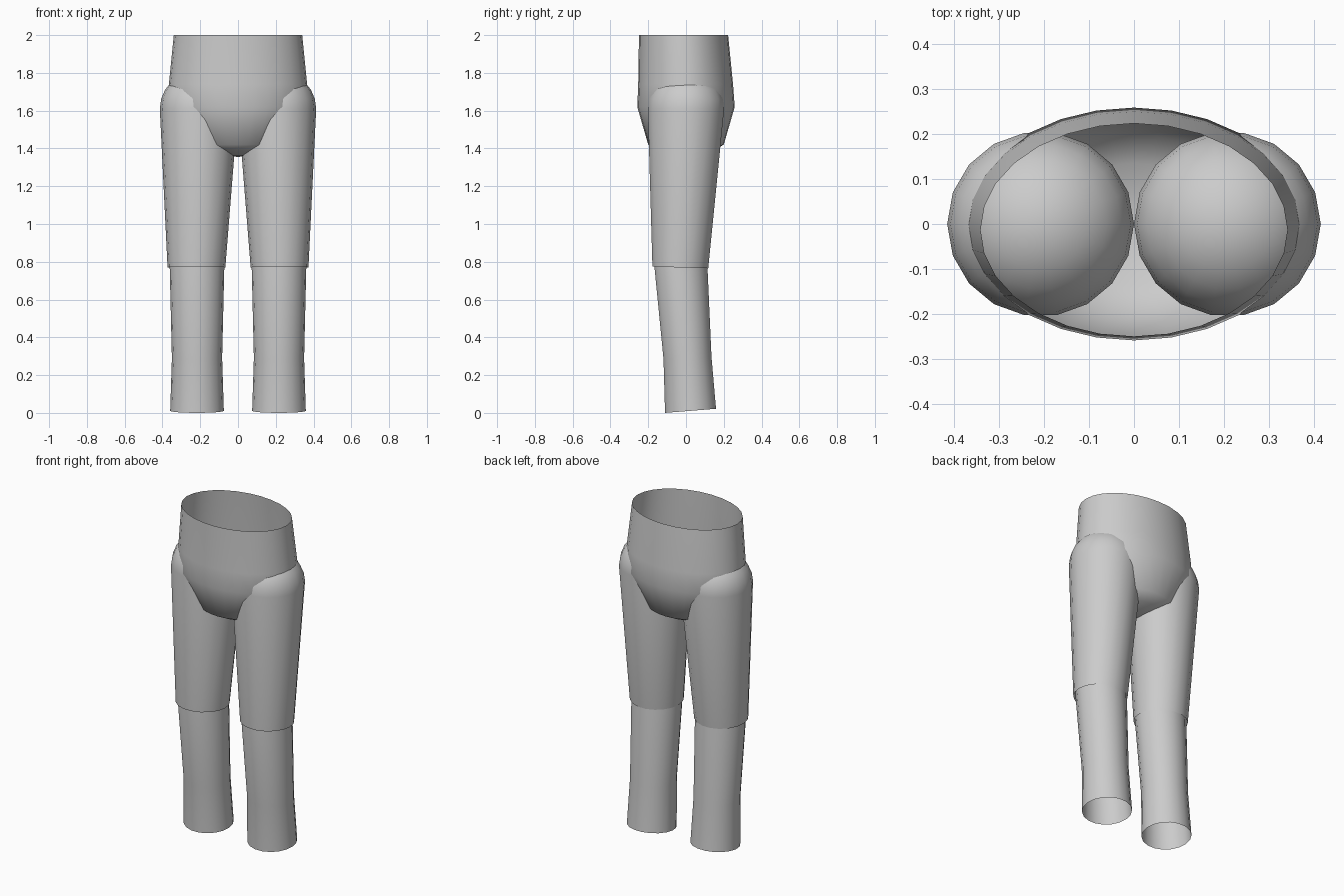
import bpy, bmesh, math

if "Cube" in bpy.data.objects:
    bpy.data.objects.remove(bpy.data.objects["Cube"])

grey = bpy.data.materials.new("plain grey")
grey.diffuse_color = (0.6, 0.6, 0.6, 1)
grey.use_nodes = True
grey.node_tree.nodes["Principled BSDF"].inputs["Base Color"].default_value = grey.diffuse_color


def tube(name, rings, sides, pole=None):
    """Loft open elliptical rings (cx, cy, z, rx, ry, tilt); an optional pole closes the last ring."""
    bm = bmesh.new()
    loops = []
    for cx, cy, z, rx, ry, tilt in rings:
        loop = []
        for i in range(sides):
            a = 2 * math.pi * i / sides
            dy = ry * math.sin(a)
            loop.append(bm.verts.new((cx + rx * math.cos(a), cy + dy, z + tilt * dy)))
        loops.append(loop)
    for low, high in zip(loops, loops[1:]):
        for i in range(sides):
            j = (i + 1) % sides
            bm.faces.new((low[i], low[j], high[j], high[i]))
    if pole:
        tip = bm.verts.new(pole)
        for i in range(sides):
            bm.faces.new((loops[-1][i], loops[-1][(i + 1) % sides], tip))
    # Rings listed from the top down need flipping to face outward
    if rings[0][2] > rings[-1][2]:
        bmesh.ops.reverse_faces(bm, faces=bm.faces[:])
    mesh = bpy.data.meshes.new(name)
    bm.to_mesh(mesh)
    bm.free()
    mesh.materials.append(grey)
    mesh.shade_smooth()
    obj = bpy.data.objects.new(name, mesh)
    bpy.context.collection.objects.link(obj)
    return obj


def dome(cx, cy, z, rx, ry, height, steps=6):
    """Rings of a half ellipsoid rising from z, and its pole."""
    rings = []
    for k in range(1, steps):
        t = math.pi / 2 * k / steps
        rings.append((cx, cy, z + height * math.sin(t), rx * math.cos(t), ry * math.cos(t), 0))
    return rings, (cx, cy, z + height)


# Pelvis: open waist, rounded closed crotch
tube("pelvis", [
    (0, -0.013, 2.00, 0.340, 0.236, 0),
    (0, -0.002, 1.74, 0.366, 0.251, 0),
    (0, 0.000, 1.62, 0.373, 0.258, 0),
    (0, 0.000, 1.42, 0.230, 0.200, 0),
    (0, 0.000, 1.385, 0.155, 0.135, 0),
    (0, 0.000, 1.363, 0.075, 0.065, 0),
], 28, (0, 0, 1.355))

for side, s in (("right", 1), ("left", -1)):
    # Thigh: open hem at the knee, domed hip
    cap, tip = dome(s * 0.207, 0, 1.61, 0.207, 0.205, 0.20)
    tube(side + "_thigh", [
        (s * 0.220, -0.030, 0.77, 0.153, 0.150, -0.03),
        (s * 0.207, 0.000, 1.61, 0.207, 0.205, 0),
    ] + cap, 18, tip)

    # Lower leg: open tilted ankle, domed knee hidden in the thigh
    cap, tip = dome(s * 0.217, -0.028, 0.79, 0.145, 0.143, 0.14)
    tube(side + "_lower_leg", [
        (s * 0.217, 0.024, 0.011, 0.142, 0.137, 0.08),
        (s * 0.217, 0.008, 0.29, 0.133, 0.129, 0.04),
        (s * 0.217, -0.028, 0.79, 0.145, 0.143, 0),
    ] + cap, 18, tip)
